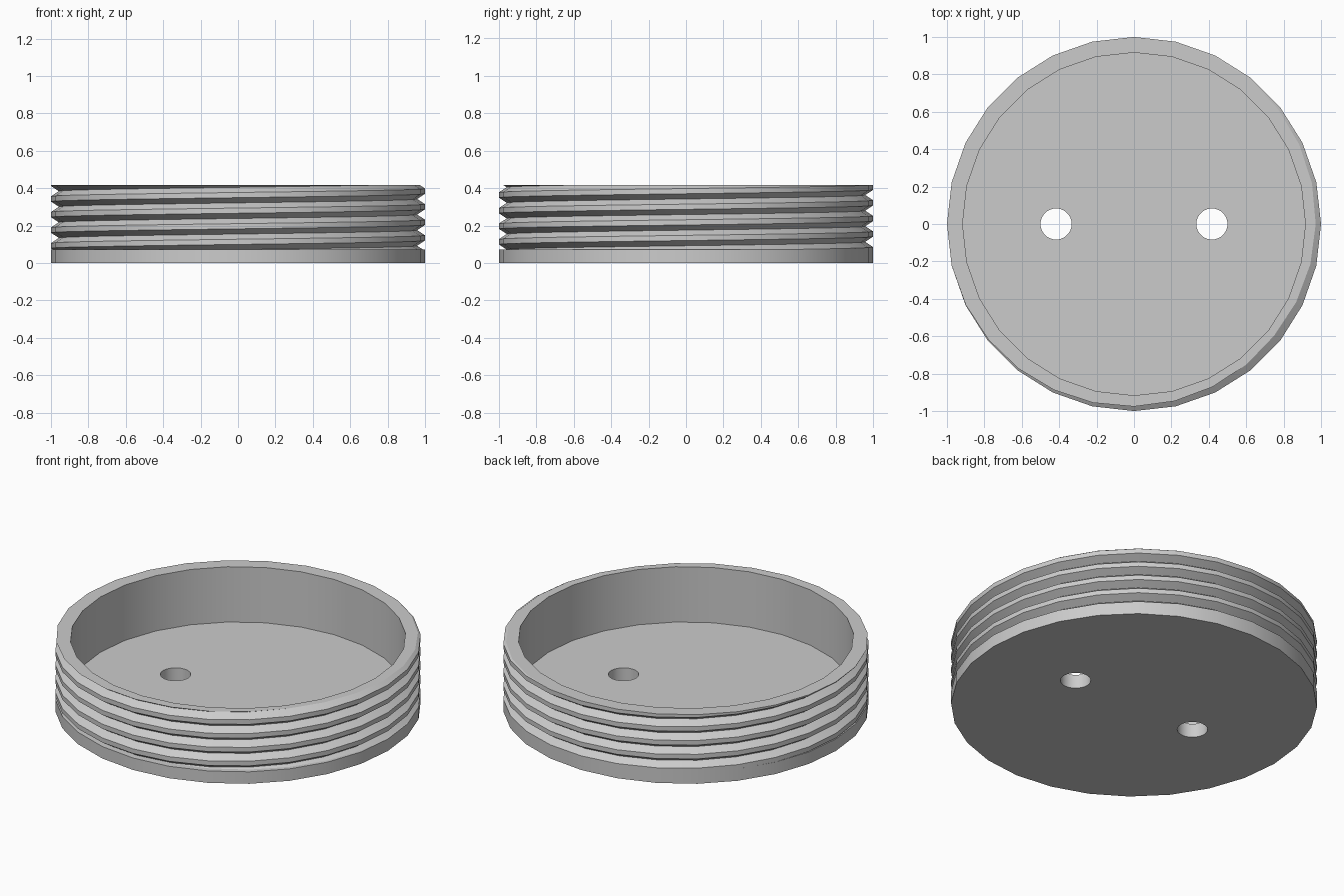
import bpy, bmesh
from math import sin, cos, pi

cube = bpy.data.objects.get("Cube")
if cube:
    bpy.data.objects.remove(cube, do_unlink=True)

UNIT = 1 / 12
SIDES = 28
HEIGHT, BASE, FLOOR = 5 * UNIT, 0.072, UNIT
INNER, HOLE = 11 * UNIT, UNIT
PITCH, DEPTH, HALF = UNIT, 0.042, UNIT / 3   # V groove of the thread
PHASE = 0.009


def thread_radius(z, turn):
    """Radius of the threaded wall at a height and a fraction of a turn."""
    d = (z - PHASE - PITCH * turn + PITCH / 2) % PITCH - PITCH / 2
    return 1 - DEPTH * max(0, 1 - abs(d) / HALF)


def column(turn):
    """Cross-section from the bottom edge up the thread and down the inner wall."""
    pts = [(1, 0), (1, BASE)]
    for k in range(-2, 8):
        for offset in (-HALF, 0, HALF):
            z = PHASE + PITCH * (k + turn) + offset
            z = min(max(z, BASE), HEIGHT)
            pts.append((thread_radius(z, turn), z))
    return pts + [(INNER, HEIGHT), (INNER, FLOOR)]


bm = bmesh.new()

# Threaded wall, rim and inner wall
columns = []
for i in range(SIDES + 1):
    a = 2 * pi * i / SIDES
    columns.append([bm.verts.new((r * cos(a), r * sin(a), z))
                    for r, z in column(i / SIDES)])
for c, d in zip(columns, columns[1:]):
    for j in range(len(c) - 1):
        bm.faces.new((c[j], d[j], d[j + 1], c[j + 1]))
bmesh.ops.remove_doubles(bm, verts=bm.verts[:], dist=1e-5)
bmesh.ops.dissolve_degenerate(bm, edges=bm.edges[:], dist=1e-5)

# Walls of the two holes through the floor
for side in (-1, 1):
    rings = []
    for z in (0, FLOOR):
        rings.append([bm.verts.new((side * 5 * UNIT + HOLE * cos(2 * pi * i / SIDES),
                                    HOLE * sin(2 * pi * i / SIDES), z))
                      for i in range(SIDES)])
    low, high = rings
    for i in range(SIDES):
        n = (i + 1) % SIDES
        bm.faces.new((low[i], high[i], high[n], low[n]))

# Underside and floor, filled around the holes
for z in (0, FLOOR):
    edges = [e for e in bm.edges if e.is_boundary
             and all(abs(v.co.z - z) < 1e-4 for v in e.verts)]
    bmesh.ops.triangle_fill(bm, edges=edges, use_beauty=True, normal=(0, 0, 1))

bmesh.ops.recalc_face_normals(bm, faces=bm.faces[:])
mesh = bpy.data.meshes.new("threaded_cap")
bm.to_mesh(mesh)
bm.free()
cap = bpy.data.objects.new("threaded_cap", mesh)
bpy.context.collection.objects.link(cap)

# Single grey material
grey = bpy.data.materials.new("light_grey")
grey.use_nodes = True
color = (0.6, 0.6, 0.6, 1)
grey.diffuse_color = color
grey.node_tree.nodes["Principled BSDF"].inputs["Base Color"].default_value = color
mesh.materials.append(grey)

bpy.ops.object.select_all(action="DESELECT")
cap.select_set(True)
bpy.context.view_layer.objects.active = cap
bpy.ops.object.shade_smooth_by_angle(angle=pi / 7)
